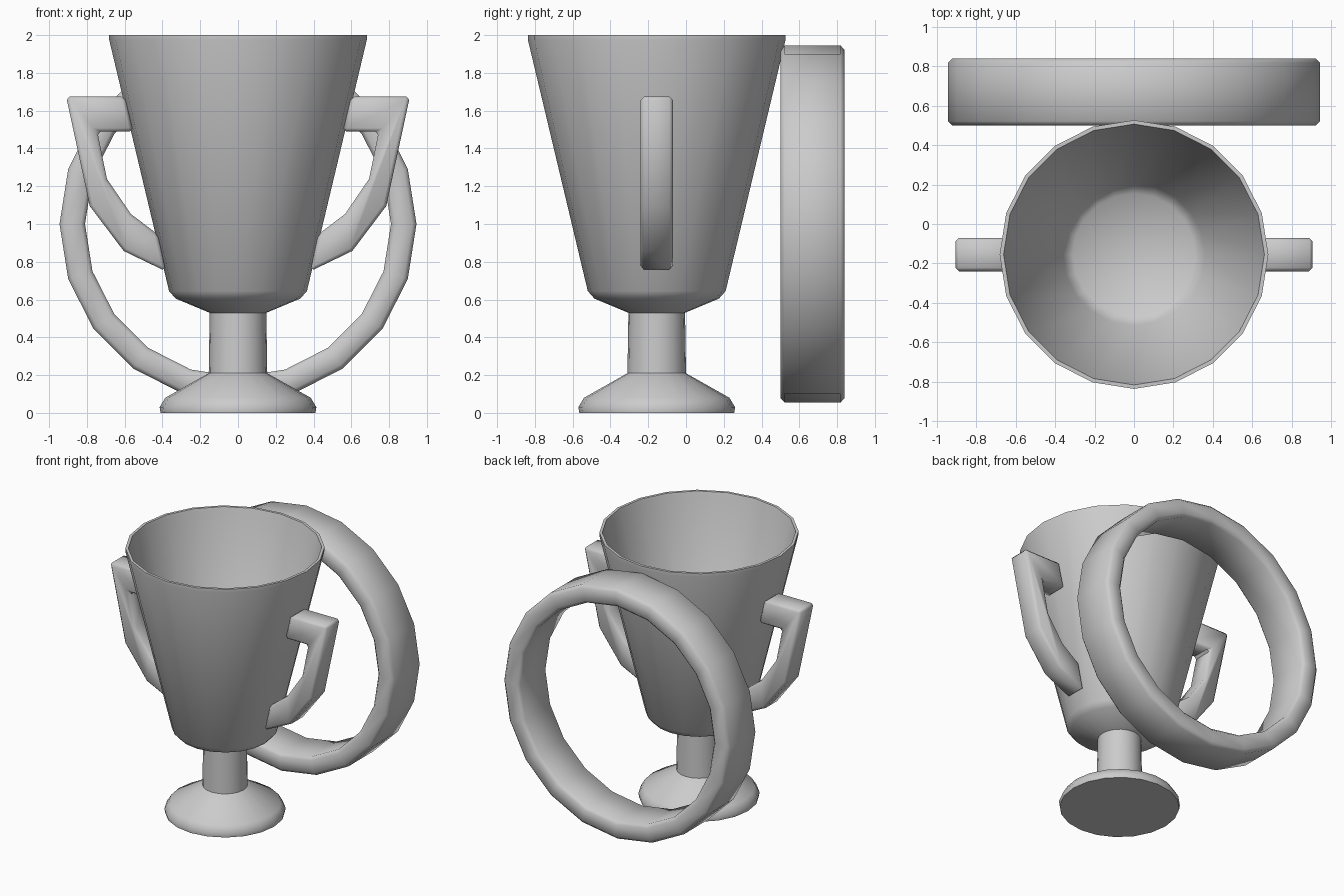
import bpy, bmesh, math

if "Cube" in bpy.data.objects:
    bpy.data.objects.remove(bpy.data.objects["Cube"])

SIDES = 20
CUP_Y = -0.155


def make_object(name, bm, y=0.0, z=0.0, bevel=0.0, angle=50):
    bmesh.ops.recalc_face_normals(bm, faces=bm.faces[:])
    mesh = bpy.data.meshes.new(name)
    bm.to_mesh(mesh)
    bm.free()
    ob = bpy.data.objects.new(name, mesh)
    bpy.context.collection.objects.link(ob)
    ob.location = (0, y, z)
    bpy.ops.object.select_all(action='DESELECT')
    ob.select_set(True)
    bpy.context.view_layer.objects.active = ob
    if bevel:
        mod = ob.modifiers.new("bevel", 'BEVEL')
        mod.width = bevel
        mod.segments = 1
        mod.limit_method = 'ANGLE'
        mod.angle_limit = math.radians(35)
        bpy.ops.object.modifier_apply(modifier=mod.name)
    bpy.ops.object.shade_smooth_by_angle(angle=math.radians(angle))
    return ob


def lathe(profile, axis, closed=False):
    """Revolve (radius, height) points around the z or y axis."""
    bm = bmesh.new()
    rows = []
    for r, h in profile:
        row = []
        for i in range(SIDES if r > 0 else 1):
            a = 2 * math.pi * i / SIDES
            c, s = r * math.cos(a), r * math.sin(a)
            row.append(bm.verts.new((c, s, h) if axis == 'Z' else (c, h, s)))
        rows.append(row)
    pairs = list(zip(rows, rows[1:]))
    if closed:
        pairs.append((rows[-1], rows[0]))
    for a, b in pairs:
        for i in range(SIDES):
            j = (i + 1) % SIDES
            quad = [a[i % len(a)], a[j % len(a)], b[j % len(b)], b[i % len(b)]]
            bm.faces.new(list(dict.fromkeys(quad)))
    return bm


# cup with foot, stem and hollow bowl
cup_profile = [
    (0, 0), (0.41, 0), (0.415, 0.03), (0.385, 0.08), (0.155, 0.21),
    (0.15, 0.53), (0.33, 0.605), (0.365, 0.645),
    (0.682, 1.975), (0.682, 2.0), (0.662, 2.0), (0.655, 1.975),
    (0.36, 0.70), (0.31, 0.655), (0, 0.635),
]
make_object("cup", lathe(cup_profile, 'Z'), y=CUP_Y, angle=46)

# large upright ring behind the cup
ring_profile = [(0.945, -0.17), (0.945, 0.17), (0.81, 0.17), (0.81, -0.17)]
make_object("back_ring", lathe(ring_profile, 'Y', closed=True),
            y=0.67, z=1.0, bevel=0.022)

# pair of angular handles, cut from a flat outline
handle_outline = [
    (0.60, 1.675), (0.91, 1.675), (0.785, 1.095), (0.605, 0.857), (0.383, 0.75),
    (0.425, 0.945), (0.567, 1.053), (0.694, 1.239), (0.745, 1.49), (0.555, 1.49),
]
for side, name in ((1, "right_handle"), (-1, "left_handle")):
    bm = bmesh.new()
    face = bm.faces.new([bm.verts.new((side * x, -0.085, z)) for x, z in handle_outline])
    out = bmesh.ops.extrude_face_region(bm, geom=[face], use_keep_orig=True)
    for v in out["geom"]:
        if isinstance(v, bmesh.types.BMVert):
            v.co.y = 0.085
    make_object(name, bm, y=CUP_Y, bevel=0.018)
